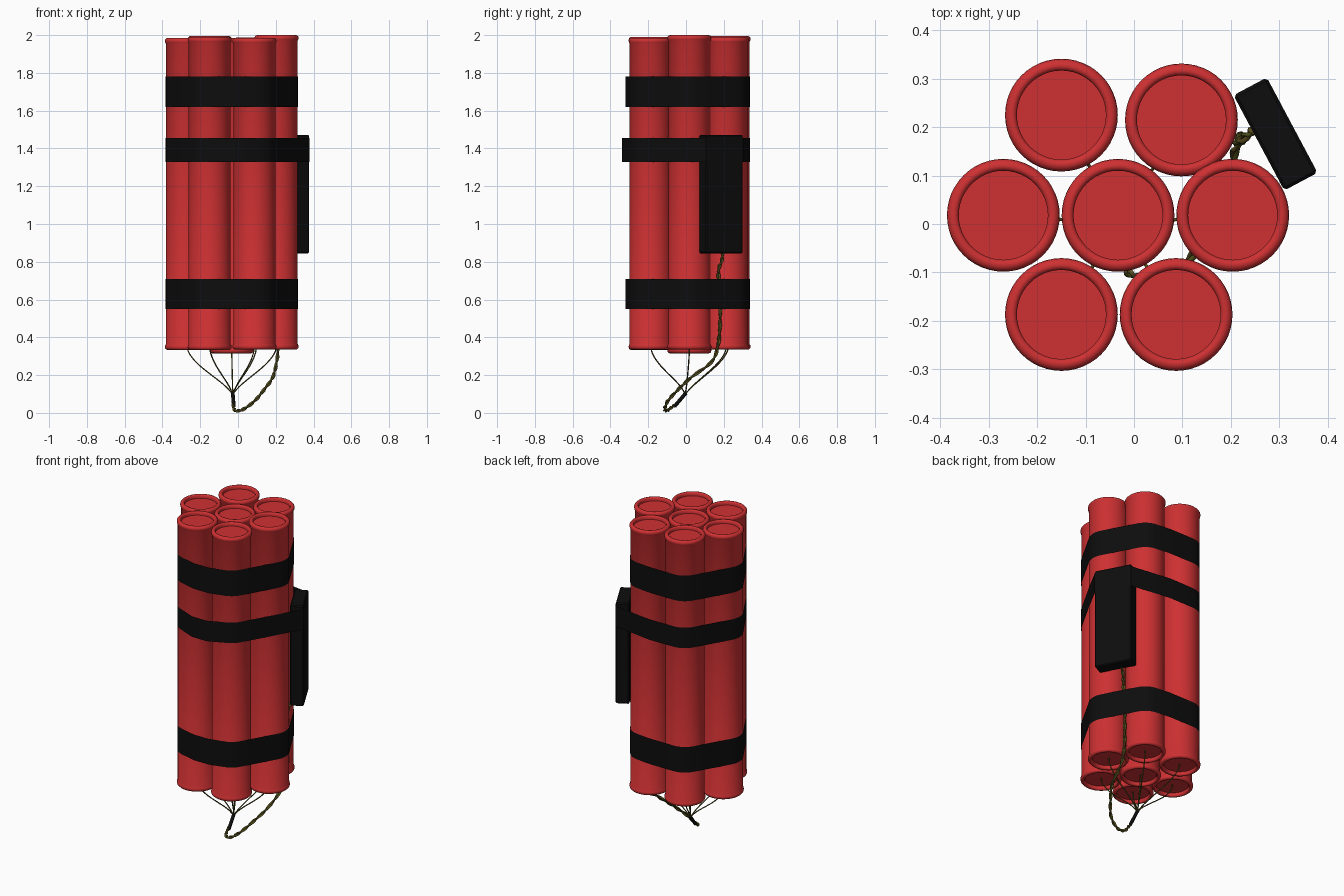
import bpy, bmesh, math
from mathutils import Vector

if "Cube" in bpy.data.objects:
    bpy.data.objects.remove(bpy.data.objects["Cube"])


def material(name, rgb):
    m = bpy.data.materials.new(name)
    m.diffuse_color = (*rgb, 1)
    m.use_nodes = True
    m.node_tree.nodes["Principled BSDF"].inputs["Base Color"].default_value = m.diffuse_color
    return m


RED = material("red_paper", (0.62, 0.03, 0.032))
BLACK = material("black_tape", (0.004, 0.004, 0.004))
OLIVE = material("olive_wire", (0.11, 0.08, 0.015))
GREEN = material("green_wire", (0.08, 0.085, 0.012))


def finish(name, bm, mat, angle=None):
    bmesh.ops.recalc_face_normals(bm, faces=bm.faces)
    me = bpy.data.meshes.new(name)
    bm.to_mesh(me)
    bm.free()
    me.materials.append(mat)
    ob = bpy.data.objects.new(name, me)
    bpy.context.collection.objects.link(ob)
    if angle:
        bpy.ops.object.select_all(action='DESELECT')
        bpy.context.view_layer.objects.active = ob
        ob.select_set(True)
        bpy.ops.object.shade_smooth_by_angle(angle=math.radians(angle))
    return ob


def lathe(name, profile, x, y, mat, n=48):
    bm = bmesh.new()
    rings = [[bm.verts.new((x + r * math.cos(2 * math.pi * i / n),
                            y + r * math.sin(2 * math.pi * i / n), z))
              for i in range(n)] for r, z in profile]
    for a, b in zip(rings, rings[1:]):
        for i in range(n):
            j = (i + 1) % n
            bm.faces.new((a[i], a[j], b[j], b[i]))
    bm.faces.new(rings[0])
    bm.faces.new(rings[-1])
    return finish(name, bm, mat, 40)


def smooth_path(pts, steps=10):
    # Catmull-Rom curve through the given points
    p = [Vector(q) for q in pts]
    p = [2 * p[0] - p[1]] + p + [2 * p[-1] - p[-2]]
    out = []
    for a, b, c, d in zip(p, p[1:], p[2:], p[3:]):
        for k in range(steps):
            t = k / steps
            out.append(0.5 * (2 * b + (c - a) * t + (2 * a - 5 * b + 4 * c - d) * t * t
                              + (3 * b - a - 3 * c + d) * t ** 3))
    return out + [p[-2]]


def wire(name, path, radius, mat, sides=6, twist=None, offset=0.0):
    # Sweep a round section along the path, optionally spiralling around it
    frames, u = [], Vector((1, 0.3, 0.1))
    for i, p in enumerate(path):
        t = (path[min(i + 1, len(path) - 1)] - path[max(i - 1, 0)]).normalized()
        u = (u - t * u.dot(t)).normalized()
        frames.append((p, u.copy(), t.cross(u)))
    bm = bmesh.new()
    rings = []
    for i, (p, u, v) in enumerate(frames):
        if twist is not None:
            a = twist + i * 0.5
            p = p + (u * math.cos(a) + v * math.sin(a)) * offset
        rings.append([bm.verts.new(p + (u * math.cos(2 * math.pi * k / sides)
                                        + v * math.sin(2 * math.pi * k / sides)) * radius)
                      for k in range(sides)])
    for a, b in zip(rings, rings[1:]):
        for k in range(sides):
            j = (k + 1) % sides
            bm.faces.new((a[k], a[j], b[j], b[k]))
    bm.faces.new(rings[0])
    bm.faces.new(rings[-1])
    return finish(name, bm, mat, 60)


def hull(points):
    pts = sorted(set(points))

    def half(seq):
        h = []
        for p in seq:
            while len(h) > 1 and ((h[-1][0] - h[-2][0]) * (p[1] - h[-2][1])
                                  - (h[-1][1] - h[-2][1]) * (p[0] - h[-2][0])) <= 0:
                h.pop()
            h.append(p)
        return h[:-1]
    return half(pts) + half(pts[::-1])


# Seven sticks with rolled rims and recessed ends: x, y, bottom, top
STICKS = [(-0.15, 0.225, 0.335, 1.995), (0.098, 0.215, 0.335, 1.988),
          (-0.27, 0.018, 0.333, 1.985), (-0.033, 0.018, 0.315, 1.985),
          (0.204, 0.018, 0.335, 2.0), (-0.15, -0.187, 0.333, 1.99),
          (0.087, -0.187, 0.335, 1.985)]
RIM = [(0.092, 0.022), (0.092, 0.008), (0.096, 0.002), (0.102, 0), (0.109, 0.002),
       (0.115, 0.008), (0.1165, 0.016), (0.115, 0.024), (0.111, 0.031)]
for i, (x, y, lo, hi) in enumerate(STICKS):
    profile = [(r, lo + d) for r, d in RIM] + [(r, hi - d) for r, d in reversed(RIM)]
    lathe(f"stick_{i + 1}", profile, x, y, RED)

# Detonator box, turned to sit between two sticks
centre = Vector((0.2925, 0.186))
along = Vector((0.105, -0.197)).normalized() * 0.1115
across = Vector((0.197, 0.105)).normalized() * 0.039
corners = [centre + along + across, centre + along - across,
           centre - along - across, centre - along + across]
bm = bmesh.new()
low = [bm.verts.new((c.x, c.y, 0.845)) for c in corners]
top = [bm.verts.new((c.x, c.y, 1.472)) for c in corners]
bm.faces.new(low)
bm.faces.new(top)
for i in range(4):
    j = (i + 1) % 4
    bm.faces.new((low[i], low[j], top[j], top[i]))
bmesh.ops.bevel(bm, geom=bm.edges[:], offset=0.006, segments=1, affect='EDGES')
finish("detonator_box", bm, BLACK)

# Tape straps: thin bands pulled around the bundle (the middle one also holds the box)
circles = [(x + 0.1125 * math.cos(a * math.pi / 24), y + 0.1125 * math.sin(a * math.pi / 24))
           for x, y, _, _ in STICKS for a in range(48)]
for name, z0, z1, front, back, extra in (
        ("lower_strap", 0.55, 0.71, -0.32, 0.337, []),
        ("middle_strap", 1.327, 1.455, -0.338, 0.339, [(c.x, c.y) for c in corners]),
        ("upper_strap", 1.62, 1.78, -0.32, 0.337, [])):
    bulge = [(-0.03 + dx, y) for y in (front, back) for dx in (-0.05, 0.05)]
    loop = hull(circles + bulge + extra)
    bm = bmesh.new()
    a = [bm.verts.new((x, y, z0)) for x, y in loop]
    b = [bm.verts.new((x, y, z1)) for x, y in loop]
    for i in range(len(loop)):
        j = (i + 1) % len(loop)
        bm.faces.new((a[i], a[j], b[j], b[i]))
    finish(name, bm, BLACK, 40)

# Twisted pair running from the box down to the connector
lead = smooth_path([(0.262, 0.195, 0.87), (0.24, 0.19, 0.81), (0.222, 0.172, 0.75),
                    (0.22, 0.18, 0.62), (0.22, 0.18, 0.48), (0.214, 0.17, 0.36),
                    (0.205, 0.135, 0.27), (0.185, 0.03, 0.19), (0.14, -0.04, 0.125),
                    (0.09, -0.095, 0.065), (0.03, -0.113, 0.02), (-0.012, -0.1, 0.012),
                    (-0.022, -0.075, 0.03), (-0.025, -0.055, 0.045)])
wire("lead_wire_a", lead, 0.0055, OLIVE, twist=0, offset=0.005)
wire("lead_wire_b", lead, 0.0055, GREEN, twist=math.pi, offset=0.005)

# Black connector sleeve
wire("connector_sleeve", [Vector((-0.022, -0.06, 0.035)), Vector((-0.028, 0.0, 0.106))],
     0.01, BLACK, sides=12)

# Thin fuse wires fanning out to every stick
for i, (x, y, lo, hi) in enumerate(STICKS):
    dx, dy = x + 0.028, y
    path = smooth_path([(-0.028, -0.004, 0.1), (-0.028 + dx * 0.2, dy * 0.2, 0.15),
                        (-0.028 + dx * 0.72, dy * 0.72, 0.25),
                        (-0.028 + dx * 0.95, dy * 0.95, 0.315), (x, y, lo + 0.03)], 6)
    wire(f"fuse_wire_{i + 1}", path, 0.0035, (OLIVE, GREEN)[i % 2])
